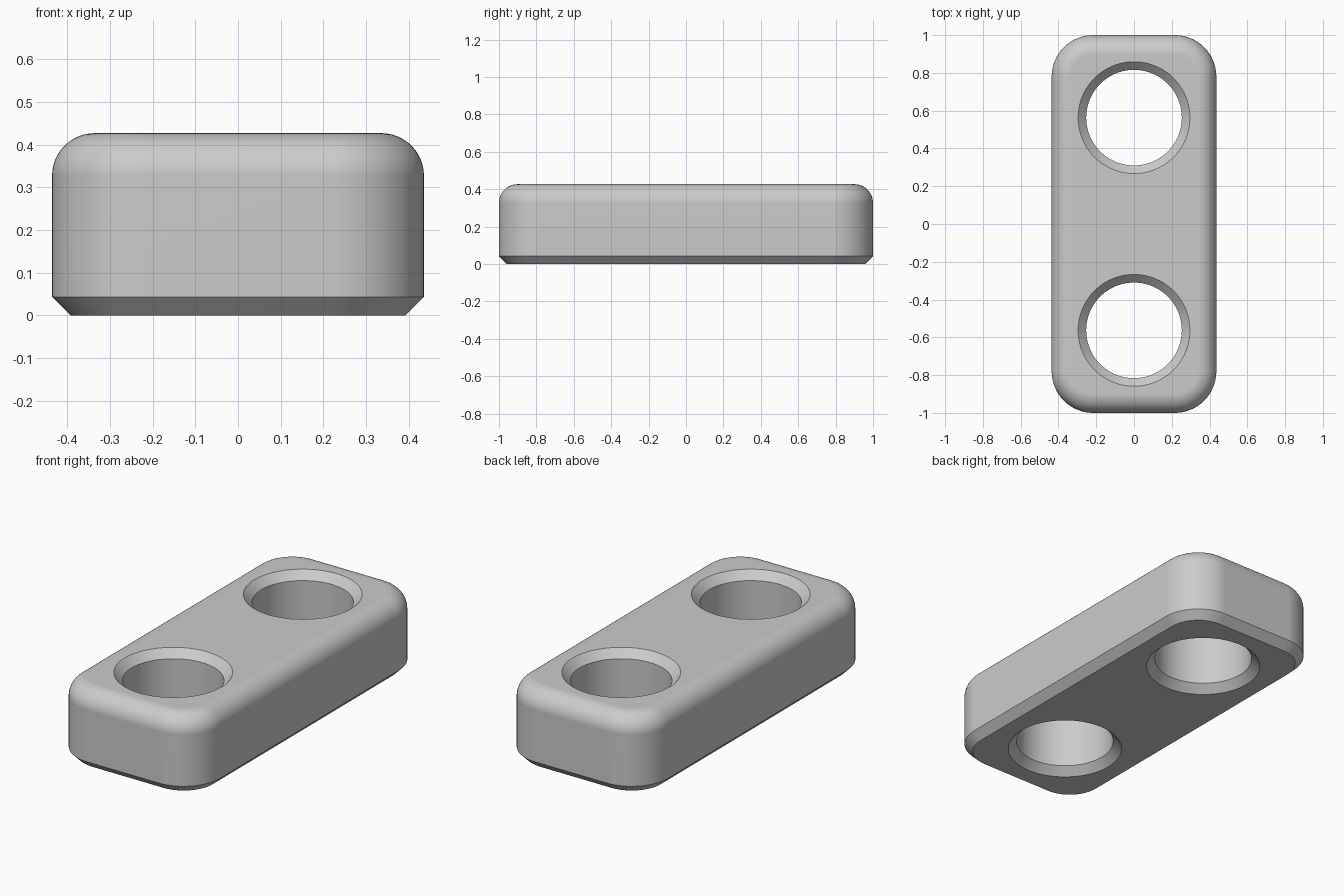
import bpy
import bmesh
from math import pi, cos, sin, radians

if "Cube" in bpy.data.objects:
    bpy.data.objects.remove(bpy.data.objects["Cube"], do_unlink=True)

WIDTH, LENGTH, HEIGHT = 0.436, 1.0, 0.427   # half width, half length, full height
CORNER, FILLET, CHAMFER = 0.22, 0.1, 0.043
HOLE_RADIUS, HOLE_Y = 0.253, 0.563


def rounded_outline(inset, steps=16):
    """Rounded rectangle, moved inwards by inset."""
    radius = CORNER - inset
    points = []
    centres = [(1, 1), (-1, 1), (-1, -1), (1, -1)]
    for quarter, (sx, sy) in enumerate(centres):
        for i in range(steps + 1):
            a = (quarter + i / steps) * pi / 2
            points.append((sx * (WIDTH - CORNER) + radius * cos(a),
                           sy * (LENGTH - CORNER) + radius * sin(a)))
    return points


def circle_outline(radius, y, steps=96):
    return [(radius * cos(2 * pi * i / steps), y + radius * sin(2 * pi * i / steps))
            for i in range(steps)]


def loft(name, layers):
    """Closed solid through a stack of (outline, z) layers."""
    bm = bmesh.new()
    rings = [[bm.verts.new((x, y, z)) for x, y in outline] for outline, z in layers]
    count = len(rings[0])
    for low, high in zip(rings, rings[1:]):
        for i in range(count):
            j = (i + 1) % count
            bm.faces.new((low[i], low[j], high[j], high[i]))
    bm.faces.new(rings[0][::-1])
    bm.faces.new(rings[-1])
    mesh = bpy.data.meshes.new(name)
    bm.to_mesh(mesh)
    bm.free()
    obj = bpy.data.objects.new(name, mesh)
    bpy.context.collection.objects.link(obj)
    return obj


# Grey material
grey = bpy.data.materials.new("light grey")
grey.use_nodes = True
colour = (0.6, 0.6, 0.6, 1)
grey.diffuse_color = colour
grey.node_tree.nodes["Principled BSDF"].inputs["Base Color"].default_value = colour

# Block: chamfered foot, straight wall, rounded top edge
profile = [(CHAMFER, 0), (0, CHAMFER)]
for i in range(13):
    a = i / 12 * pi / 2
    profile.append((FILLET * (1 - cos(a)), HEIGHT - FILLET + FILLET * sin(a)))
block = loft("link_block", [(rounded_outline(inset), z) for inset, z in profile])
block.data.materials.append(grey)
bpy.context.view_layer.objects.active = block
block.select_set(True)

# Two through holes, countersunk at both ends
over = 0.05
for side in (-1, 1):
    hole = [(HOLE_RADIUS + CHAMFER + over, -over), (HOLE_RADIUS, CHAMFER),
            (HOLE_RADIUS, HEIGHT - CHAMFER),
            (HOLE_RADIUS + CHAMFER + over, HEIGHT + over)]
    cutter = loft("hole_cutter", [(circle_outline(r, side * HOLE_Y), z) for r, z in hole])
    cutter.data.materials.append(grey)
    cutter.hide_render = True
    cut = block.modifiers.new("hole", 'BOOLEAN')
    cut.operation = 'DIFFERENCE'
    cut.solver = 'EXACT'
    cut.object = cutter
    bpy.ops.object.modifier_apply(modifier=cut.name)
    bpy.data.objects.remove(cutter, do_unlink=True)

# Smooth shading, flat faces kept flat
bpy.ops.object.shade_smooth_by_angle(angle=radians(30))
weighted = block.modifiers.new("flat faces", 'WEIGHTED_NORMAL')
weighted.keep_sharp = True
